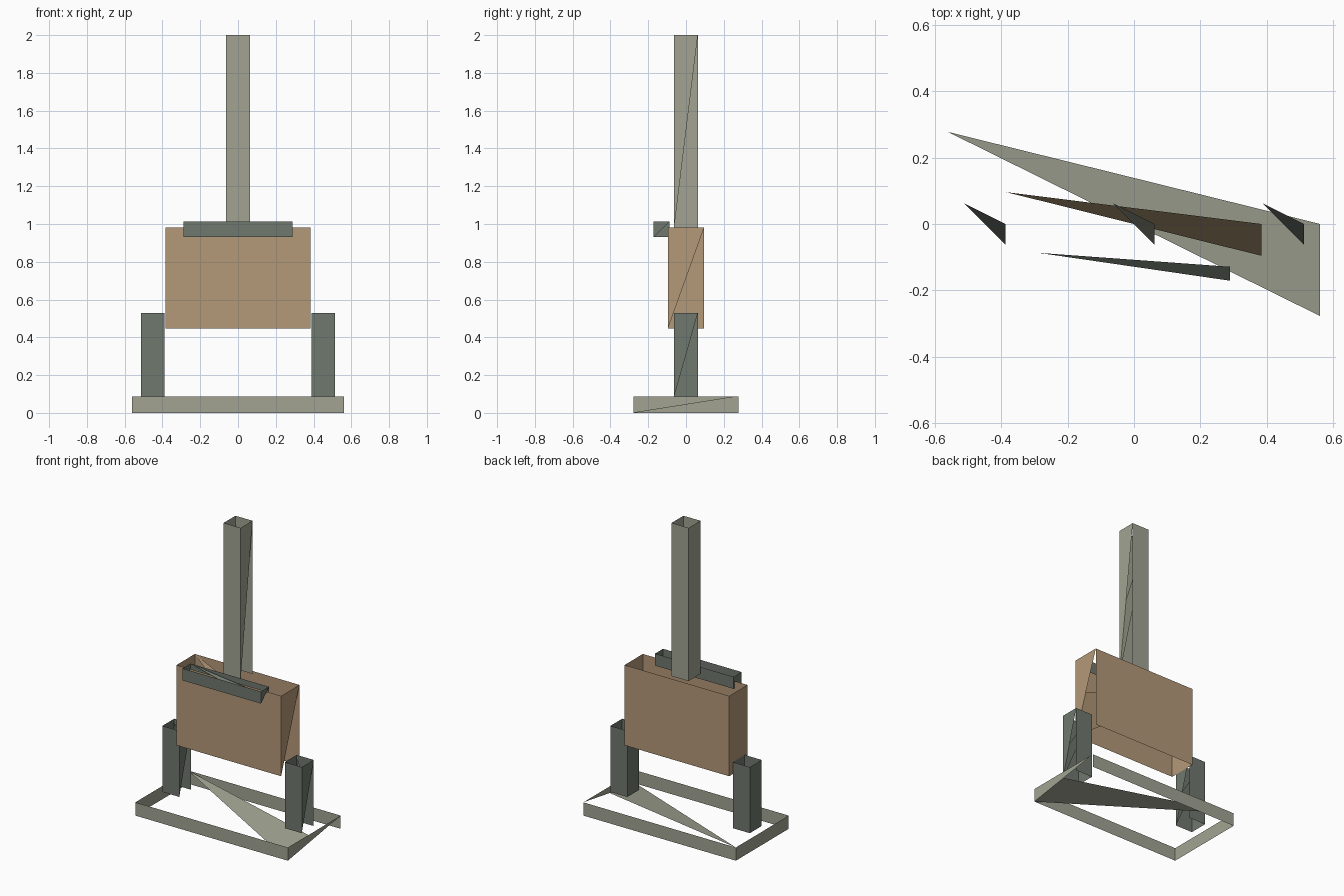
import bpy

if "Cube" in bpy.data.objects:
    bpy.data.objects.remove(bpy.data.objects["Cube"])


def material(name, rgb):
    m = bpy.data.materials.new(name)
    m.diffuse_color = (*rgb, 1)
    m.use_nodes = True
    m.node_tree.nodes["Principled BSDF"].inputs["Base Color"].default_value = m.diffuse_color
    return m


SAGE = material("sage", (0.36, 0.37, 0.29))
DARK = material("dark_sage", (0.16, 0.19, 0.155))
TAN = material("tan", (0.46, 0.32, 0.19))


def open_box(name, center, size, mat):
    """Open shell: front, back and left walls, half of the right wall,
    and a slanted inner sliver from the top back left corner."""
    h = [s / 2 for s in size]

    def at(x, y, z):
        return tuple(c + k * d for c, k, d in zip(center, (x, y, z), h))

    # corners numbered 4*x + 2*y + z, then the middle of the right side
    verts = [at(x, y, z) for x in (-1, 1) for y in (-1, 1) for z in (-1, 1)]
    verts.append(at(1, 0, 0))
    faces = [(0, 4, 5, 1), (2, 3, 7, 6), (0, 1, 3, 2),
             (4, 7, 5), (4, 8, 3)]
    mesh = bpy.data.meshes.new(name)
    mesh.from_pydata(verts, [], faces)
    mesh.materials.append(mat)
    obj = bpy.data.objects.new(name, mesh)
    bpy.context.collection.objects.link(obj)
    return obj


# base plate and the two short legs on it
open_box("base", (0, 0, 0.044), (1.124, 0.556, 0.088), SAGE)
for side, label in ((-1, "left"), (1, "right")):
    open_box(label + "_leg", (side * 0.451, 0, 0.308), (0.125, 0.125, 0.44), DARK)

# body, front bar and tall post
open_box("body", (0, 0, 0.713), (0.77, 0.192, 0.535), TAN)
open_box("front_bar", (0, -0.129, 0.972), (0.578, 0.084, 0.08), DARK)
open_box("post", (0, 0, 1.49), (0.125, 0.125, 1.02), SAGE)
